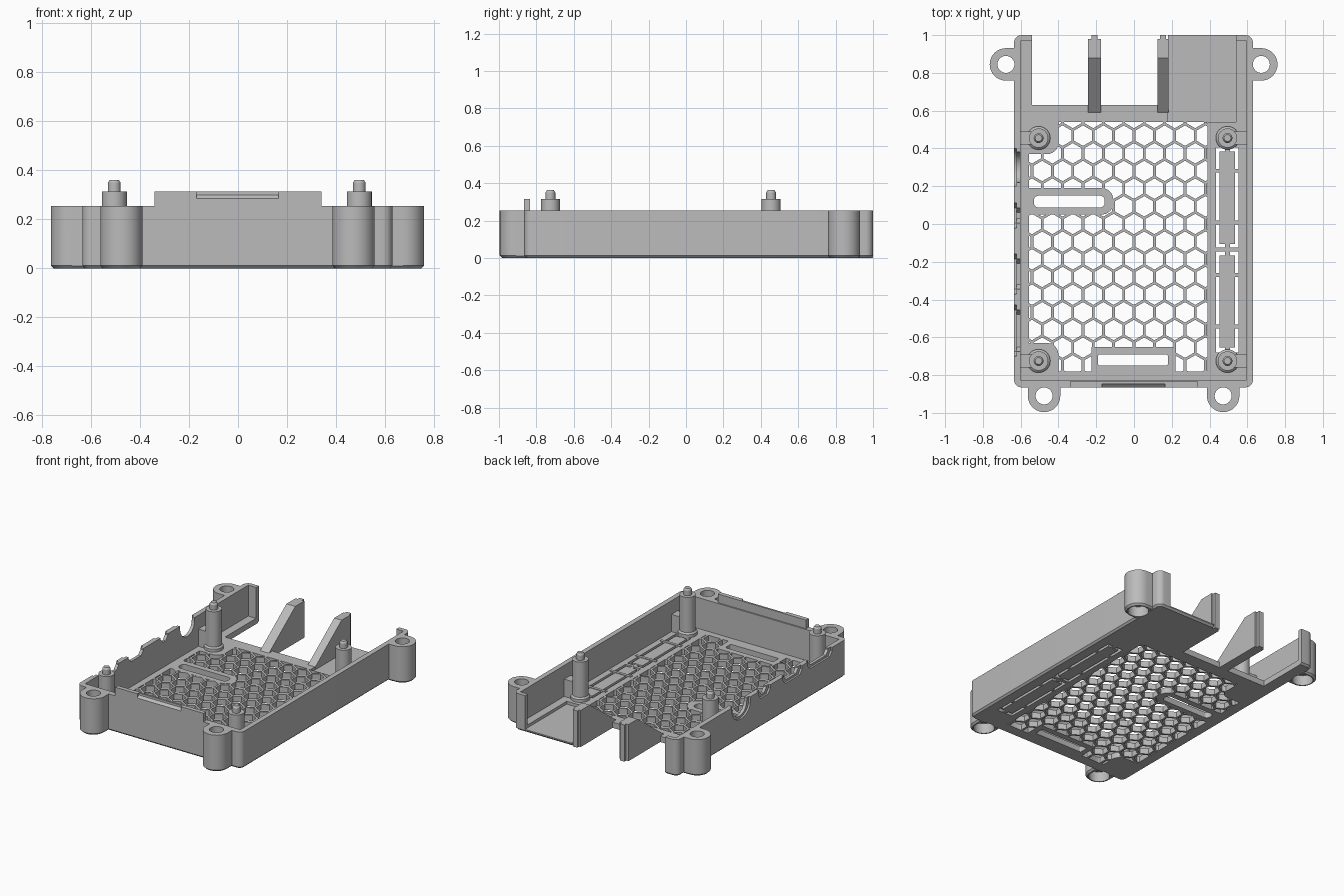
import bpy, bmesh, math
from mathutils import Vector

if "Cube" in bpy.data.objects:
    bpy.data.objects.remove(bpy.data.objects["Cube"], do_unlink=True)

grey = bpy.data.materials.new("plain grey")
grey.use_nodes = True
grey.diffuse_color = (0.5, 0.5, 0.5, 1)
grey.node_tree.nodes["Principled BSDF"].inputs["Base Color"].default_value = (0.5, 0.5, 0.5, 1)


def finish(name, bm):
    bmesh.ops.recalc_face_normals(bm, faces=bm.faces)
    mesh = bpy.data.meshes.new(name)
    bm.to_mesh(mesh)
    bm.free()
    mesh.materials.append(grey)
    ob = bpy.data.objects.new(name, mesh)
    bpy.context.collection.objects.link(ob)
    return ob


def box(name, x, y, z, radius=0, chamfer=0):
    """Box from ranges, with optional rounded corners and bottom chamfer."""
    bm = bmesh.new()
    bmesh.ops.create_cube(bm, size=1)
    for v in bm.verts:
        v.co = Vector([(r[0] + r[1]) / 2 + c * (r[1] - r[0]) for c, r in zip(v.co, (x, y, z))])
    if radius:
        edges = [e for e in bm.edges if abs(e.verts[0].co.z - e.verts[1].co.z) > 1e-4]
        bmesh.ops.bevel(bm, geom=edges, offset=radius, segments=6, profile=0.5, affect='EDGES')
    if chamfer:
        edges = [e for e in bm.edges if all(abs(v.co.z - z[0]) < 1e-4 for v in e.verts)]
        bmesh.ops.bevel(bm, geom=edges, offset=chamfer, segments=1, affect='EDGES')
    return finish(name, bm)


def lathe(name, x, y, profile, steps=32):
    """Stack of rings (radius, z) capped at both ends."""
    bm = bmesh.new()
    rings = [[bm.verts.new((x + r * math.cos(i * math.tau / steps),
                            y + r * math.sin(i * math.tau / steps), z))
              for i in range(steps)] for r, z in profile]
    bm.faces.new(rings[0])
    bm.faces.new(rings[-1])
    for a, b in zip(rings, rings[1:]):
        for i in range(steps):
            j = (i + 1) % steps
            bm.faces.new((a[i], a[j], b[j], b[i]))
    return finish(name, bm)


def side_prism(name, points, x0, x1):
    """Side profile (y, z) extruded across x."""
    bm = bmesh.new()
    face = bm.faces.new([bm.verts.new((x0, y, z)) for y, z in points])
    out = bmesh.ops.extrude_face_region(bm, geom=[face])["geom"]
    bmesh.ops.translate(bm, vec=(x1 - x0, 0, 0),
                        verts=[g for g in out if isinstance(g, bmesh.types.BMVert)])
    return finish(name, bm)


def combine(target, tool, operation='DIFFERENCE'):
    mod = target.modifiers.new("shape", 'BOOLEAN')
    mod.operation, mod.solver, mod.object = operation, 'EXACT', tool
    with bpy.context.temp_override(object=target, active_object=target):
        bpy.ops.object.modifier_apply(modifier=mod.name)
    bpy.data.objects.remove(tool, do_unlink=True)


FLOOR, RIM, HIGH = 0.04, 0.255, 0.315

# Tray block with screw ears
case = box("case_tray", (-0.635, 0.63), (-0.865, 1.0), (0, RIM), 0.04, 0.012)
ears = [(-0.678, 0.845), (0.674, 0.845), (-0.476, -0.91), (0.472, -0.91)]
for x, y in ears:
    combine(case, lathe("ear", x, y, [(0.074, 0), (0.086, 0.012), (0.086, RIM)]), 'UNION')
    if y > 0:
        xr = (x, -0.62) if x < 0 else (0.615, x)
        neck = box("ear_neck", xr, (y - 0.086, y + 0.086), (0, RIM), 0, 0.011)
    else:
        neck = box("ear_neck", (x - 0.086, x + 0.086), (y, -0.85), (0, RIM), 0, 0.011)
    combine(case, neck, 'UNION')
combine(case, box("raised_front", (-0.34, 0.34), (-0.865, -0.835), (0.1, HIGH)), 'UNION')

# Hollow interior, open back, stepped floor edge and shallow bay
combine(case, box("hollow", (-0.6, 0.595), (-0.825, 0.97), (FLOOR, 0.25 + RIM)))
combine(case, box("back_gap", (-0.54, 0.54), (0.9, 1.1), (FLOOR, 0.5)))
combine(case, box("floor_step", (-0.54, 0.18), (0.63, 1.1), (-0.1, 0.5)))
combine(case, box("bay", (0.18, 0.54), (0.54, 1.1), (0.02, 0.1)))

# Screw holes with wide underside recess
for x, y in ears:
    combine(case, lathe("hole", x, y, [(0.066, -0.05), (0.066, 0.07), (0.045, 0.071), (0.045, 0.4)]))

# Port notches in the side wall
jack = [(0.3 + 0.08 * math.cos(a), 0.235 + 0.08 * math.sin(a))
        for a in [-math.pi * i / 14 for i in range(15)]] + [(0.22, 0.4), (0.38, 0.4)]
combine(case, side_prism("jack_notch", jack, -0.75, -0.57))
combine(case, side_prism("jack_recess", [(0.3 + (y - 0.3) * 1.25, z - 0.015) for y, z in jack], -0.75, -0.622))
for y0, y1, low in [(-0.02, 0.11, 0.2), (-0.37, -0.16, 0.2), (-0.7, -0.43, 0.2)]:
    for grow, x1 in [(0, -0.622), (0.025, -0.57)]:
        a, b, z = y0 + grow, y1 - grow, low + grow * 0.6
        pts = [(a + 0.025, z), (b - 0.025, z), (b, z + 0.03), (b, 0.4), (a, 0.4), (a, z + 0.03)]
        combine(case, side_prism("port_notch", pts, -0.75, x1))

# Card recess in the raised front
combine(case, side_prism("card_recess", [(-0.9, 0.285), (-0.865, 0.285), (-0.848, 0.3),
                                         (-0.848, 0.4), (-0.9, 0.4)], -0.17, 0.165))

# Honeycomb vent, trimmed around solid pads
region = box("vent_region", (-0.555, 0.39), (-0.78, 0.54), (-0.2, 0.2))
for x, y, r in [((-0.7, -0.4), (0.37, 0.7), 0.06), ((-0.7, -0.4), (-0.9, -0.63), 0.06),
                ((-0.7, -0.11), (0.05, 0.19), 0.06), ((-0.225, 0.22), (-0.9, -0.65), 0)]:
    combine(region, box("pad", x, y, (-0.3, 0.3), r))
bm = bmesh.new()
PITCH = 0.108
for row in range(-9, 8):
    for col in range(-7, 6):
        cx, cy = (col + 0.5 * (row % 2)) * PITCH, row * PITCH * 0.866
        ring = [bm.verts.new((cx + 0.054 * math.sin(k * math.pi / 3),
                              cy + 0.054 * math.cos(k * math.pi / 3), -0.1)) for k in range(6)]
        bm.faces.new(ring)
out = bmesh.ops.extrude_face_region(bm, geom=bm.faces[:])["geom"]
bmesh.ops.translate(bm, vec=(0, 0, 0.25), verts=[g for g in out if isinstance(g, bmesh.types.BMVert)])
cells = finish("vent_cells", bm)
combine(cells, region, 'INTERSECT')
combine(case, cells)

# Floor slots
combine(case, box("side_slot", (-0.53, -0.155), (0.087, 0.15), (-0.1, 0.1), 0.025))
combine(case, box("front_slot", (-0.19, 0.18), (-0.75, -0.69), (-0.1, 0.1), 0.01))
for y0, y1 in [(-0.68, -0.146), (-0.124, 0.405)]:
    combine(case, box("long_slot", (0.435, 0.553), (y0, y1), (-0.1, 0.1)))

# Bars and bridges inside the long slots
for i, (y0, y1) in enumerate([(-0.655, -0.168), (-0.105, 0.385)]):
    box(f"slot_bar_{i}", (0.453, 0.535), (y0, y1), (0, FLOOR))
    box(f"slot_stem_{i}", (0.482, 0.508), (y0 - 0.03, y1 + 0.03), (0.002, FLOOR - 0.002))
    for k, t in enumerate((0.23, 0.79)):
        y = y0 + t * (y1 - y0)
        box(f"slot_bridge_{i}_{k}", (0.415, 0.575), (y - 0.01, y + 0.01), (0.002, FLOOR + 0.004))

# Board posts with locating pins and wall braces
for x in (-0.505, 0.495):
    for y in (0.455, -0.725):
        post = lathe("board_post", x, y, [(0.062, 0.02), (0.062, 0.06), (0.051, 0.07), (0.051, HIGH),
                                          (0.026, HIGH), (0.026, 0.35), (0.018, 0.362)])
        post.data.update()
        s = 1 if x > 0 else -1
        box("post_brace", tuple(sorted((x, s * 0.61))), (y - 0.035, y + 0.035), (0.02, 0.16))

# Sloped rear ribs with narrow tails
for name, x0, x1 in [("left_rib", 0.125, 0.182), ("right_rib", -0.243, -0.175)]:
    side_prism(name, [(0.59, 0.03), (0.63, 0), (0.98, 0), (0.98, RIM), (0.88, RIM), (0.59, FLOOR)], x0, x1)
    mid = (x0 + x1) / 2
    box(name + "_tail", (mid - 0.017, mid + 0.017), (0.97, 1.0), (0, RIM))

# Smooth the round surfaces, keep hard edges
for ob in bpy.context.scene.objects:
    ob.select_set(ob.type == 'MESH')
bpy.context.view_layer.objects.active = case
bpy.ops.object.shade_smooth_by_angle(angle=math.radians(30))
